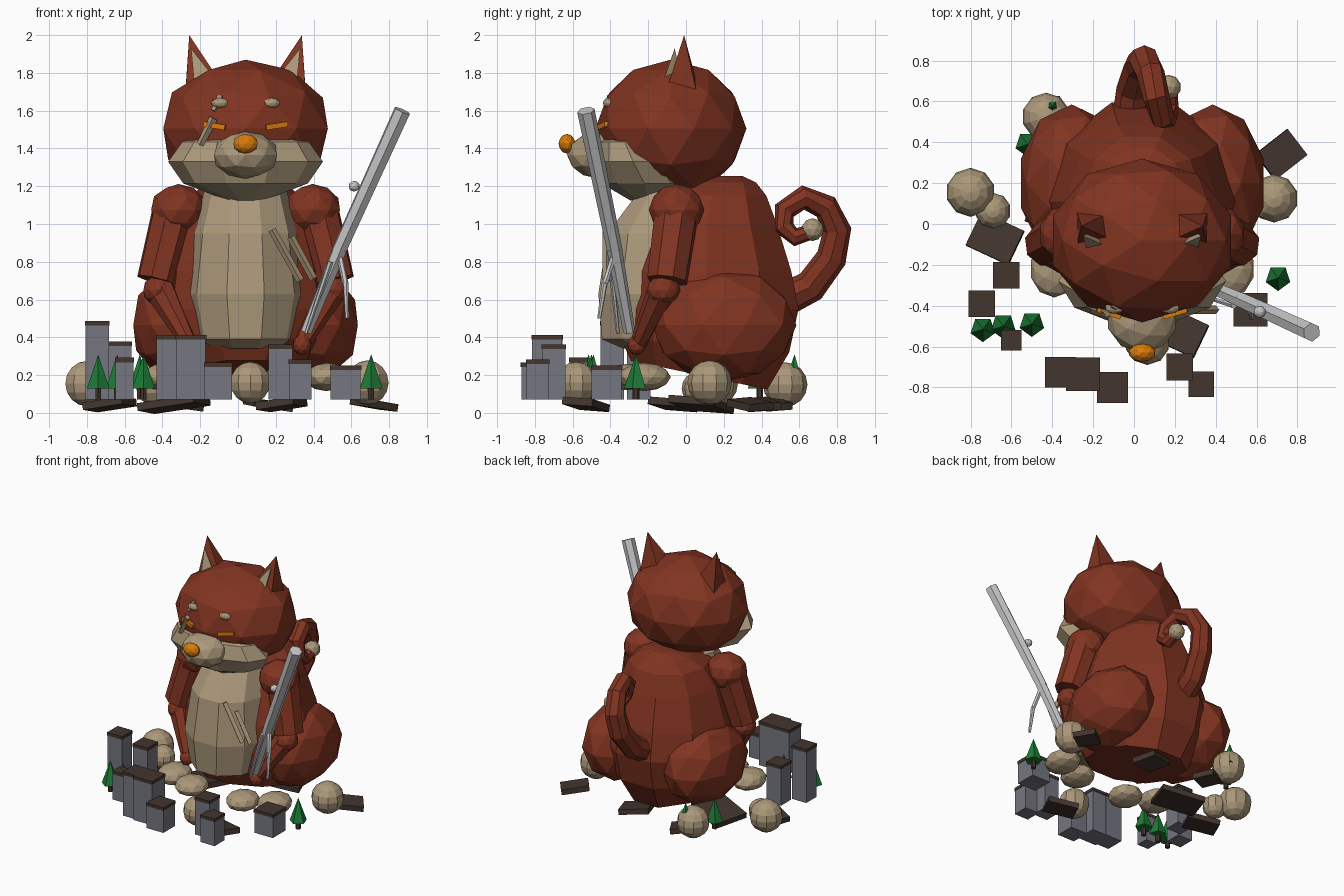
import bpy, bmesh
from math import sin, cos, pi, radians
from mathutils import Vector, Matrix

cube = bpy.data.objects.get("Cube")
if cube:
    bpy.data.objects.remove(cube, do_unlink=True)

CX = 0.04  # symmetry line of the animal


def material(name, rgb):
    m = bpy.data.materials.new(name)
    m.use_nodes = True
    m.diffuse_color = (*rgb, 1)
    m.node_tree.nodes["Principled BSDF"].inputs["Base Color"].default_value = (*rgb, 1)
    return m


FUR = material("red brown fur", (0.22, 0.034, 0.015))
CREAM = material("cream", (0.41, 0.315, 0.195))
ORANGE = material("orange", (0.70, 0.20, 0.003))
STEEL = material("silver steel", (0.57, 0.57, 0.58))
WALL = material("grey wall", (0.18, 0.18, 0.22))
WOOD = material("dark brown", (0.055, 0.035, 0.027))
GREEN = material("pine green", (0.012, 0.20, 0.038))


def finish(name, bm, mat):
    bmesh.ops.recalc_face_normals(bm, faces=bm.faces)
    mesh = bpy.data.meshes.new(name)
    bm.to_mesh(mesh)
    bm.free()
    mesh.materials.append(mat)
    ob = bpy.data.objects.new(name, mesh)
    bpy.context.collection.objects.link(ob)
    return ob


def placed(loc, size, rot=(0, 0, 0)):
    r = Matrix.Rotation(rot[2], 4, "Z") @ Matrix.Rotation(rot[1], 4, "Y") @ Matrix.Rotation(rot[0], 4, "X")
    return Matrix.Translation(loc) @ r @ Matrix.Diagonal((*size, 1))


def ico(name, loc, size, mat):
    bm = bmesh.new()
    bmesh.ops.create_icosphere(bm, subdivisions=2, radius=1, matrix=placed(loc, size))
    return finish(name, bm, mat)


def ball(name, loc, r, mat):
    bm = bmesh.new()
    bmesh.ops.create_uvsphere(bm, u_segments=10, v_segments=8, radius=r, matrix=Matrix.Translation(loc))
    return finish(name, bm, mat)


def box(name, loc, size, mat, rot=(0, 0, 0)):
    bm = bmesh.new()
    bmesh.ops.create_cube(bm, size=1, matrix=placed(loc, size, rot))
    return finish(name, bm, mat)


def rod(name, a, b, r1, r2, mat, sides=6):
    a, b = Vector(a), Vector(b)
    turn = (b - a).to_track_quat("Z", "Y").to_matrix().to_4x4()
    bm = bmesh.new()
    bmesh.ops.create_cone(bm, cap_ends=True, segments=sides, radius1=r1, radius2=r2,
                          depth=(b - a).length, matrix=Matrix.Translation((a + b) / 2) @ turn)
    return finish(name, bm, mat)


def hull(name, points, mat):
    bm = bmesh.new()
    for p in points:
        bm.verts.new(p)
    bmesh.ops.convex_hull(bm, input=bm.verts)
    return finish(name, bm, mat)


def loft(name, rings, mat):
    bm = bmesh.new()
    loops = [[bm.verts.new(p) for p in ring] for ring in rings]
    n = len(loops[0])
    for lo, hi in zip(loops, loops[1:]):
        for i in range(n):
            bm.faces.new((lo[i], lo[(i + 1) % n], hi[(i + 1) % n], hi[i]))
    bm.faces.new(loops[0])
    bm.faces.new(loops[-1])
    return finish(name, bm, mat)


def oval(z, yc, rx, ry, tilt=0, n=10):
    angles = [(i + 0.5) * 2 * pi / n - pi / 2 for i in range(n)]
    return [(CX + rx * cos(a), yc + ry * sin(a), z - tilt * sin(a)) for a in angles]


# Torso and belly
loft("torso", [oval(0.20, 0.07, 0.34, 0.38, 0.08), oval(0.36, 0.10, 0.45, 0.47, 0.04),
               oval(0.55, 0.12, 0.48, 0.50), oval(0.75, 0.11, 0.45, 0.47),
               oval(1.00, 0.11, 0.37, 0.39), oval(1.15, 0.14, 0.29, 0.30),
               oval(1.22, 0.19, 0.20, 0.19), oval(1.255, 0.23, 0.08, 0.07)], FUR)
loft("belly", [oval(0.34, -0.14, 0.22, 0.20), oval(0.39, -0.15, 0.27, 0.31),
               oval(0.63, -0.15, 0.32, 0.33), oval(0.95, -0.13, 0.28, 0.30),
               oval(1.17, -0.08, 0.22, 0.18)], CREAM)
for i, (x1, z1, x2, z2) in enumerate([(0.18, 0.97, 0.33, 0.70), (0.28, 0.93, 0.40, 0.71)]):
    rod(f"belly_scar_{i}", (x1, -0.42, z1), (x2, -0.42, z2), 0.021, 0.021, CREAM, 4)

# Head and face
ico("head", (CX, -0.08, 1.505), (0.458, 0.40, 0.365), FUR)
loft("cheeks", [oval(1.125, -0.20, 0.10, 0.10), oval(1.215, -0.22, 0.33, 0.24),
                oval(1.33, -0.28, 0.41, 0.22), oval(1.435, -0.325, 0.335, 0.14),
                oval(1.49, -0.28, 0.18, 0.10)], CREAM)
ico("snout", (CX, -0.46, 1.365), (0.175, 0.17, 0.125), CREAM)
ico("nose", (CX, -0.63, 1.425), (0.067, 0.045, 0.052), ORANGE)
rod("face_scar", (-0.13, -0.435, 1.56), (-0.20, -0.42, 1.42), 0.024, 0.02, CREAM, 4)
rod("brow_scar", (-0.09, -0.40, 1.68), (-0.13, -0.415, 1.60), 0.018, 0.014, CREAM, 4)

for s, side in ((1, "left"), (-1, "right")):
    def at(dx, y, z):
        return (CX + s * dx, y, z)

    box(f"{side}_eye", at(0.16, -0.425, 1.52), (0.12, 0.05, 0.028), ORANGE, (0, -s * 0.15, s * 0.3))
    ico(f"{side}_brow", at(0.135, -0.41, 1.64), (0.047, 0.03, 0.028), CREAM)

    # Ears
    hull(f"{side}_ear", [at(0.318, -0.11, 1.69), at(0.145, -0.08, 1.77), at(0.15, 0.06, 1.74),
                         at(0.32, 0.06, 1.68), at(0.298, -0.01, 2.0)], FUR)
    hull(f"{side}_inner_ear", [at(0.27, -0.13, 1.73), at(0.17, -0.11, 1.78), at(0.24, -0.02, 1.76),
                               at(0.289, -0.06, 1.93)], CREAM)

    # Arms
    ico(f"{side}_shoulder", at(0.355, -0.05, 1.075), (0.152, 0.147, 0.137), FUR)
    rod(f"{side}_upper_arm", at(0.38, -0.05, 1.06), at(0.47, -0.10, 0.70), 0.12, 0.11, FUR, 8)
    ico(f"{side}_elbow", at(0.46, -0.12, 0.65), (0.085, 0.09, 0.08), FUR)
    rod(f"{side}_forearm", at(0.45, -0.12, 0.65), at(0.30, -0.25, 0.37), 0.085, 0.045, FUR, 8)
    ico(f"{side}_hand", at(0.30, -0.26, 0.36), (0.05, 0.05, 0.055), FUR)

    # Legs and paws
    ico(f"{side}_thigh", at(0.345, 0.20, 0.465), (0.262, 0.385, 0.30), FUR)
    ico(f"{side}_paw", at(0.43, -0.22, 0.19), (0.12, 0.14, 0.075), CREAM)
    ico(f"{side}_toe", at(0.22, -0.31, 0.19), (0.12, 0.13, 0.07), CREAM)

# Curled tail
path = [(-0.02, 0.48, 0.58), (0, 0.66, 0.67), (0.03, 0.77, 0.82), (0.05, 0.80, 0.97),
        (0.08, 0.74, 1.09), (0.11, 0.62, 1.14), (0.14, 0.52, 1.07), (0.16, 0.52, 0.98),
        (0.17, 0.58, 0.93), (0.17, 0.66, 0.96)]
path = [Vector(p) for p in path]
rings = []
for i, p in enumerate(path):
    along = (path[min(i + 1, len(path) - 1)] - path[max(i - 1, 0)]).normalized()
    wide = (Vector((1, 0, 0)) - along * along.x).normalized()
    up = along.cross(wide)
    r = 0.092 - 0.0055 * i
    rings.append([p + r * (wide * cos(k * pi / 4) + up * sin(k * pi / 4)) for k in range(8)])
loft("tail", rings, FUR)
ico("tail_tip", (0.17, 0.67, 0.97), (0.06, 0.06, 0.06), CREAM)

# Steel staff with prongs
rod("staff_lower", (0.36, -0.30, 0.43), (0.54, -0.38, 0.87), 0.032, 0.041, STEEL)
rod("staff_upper", (0.53, -0.375, 0.85), (0.87, -0.53, 1.60), 0.041, 0.047, STEEL)
rod("staff_prong", (0.53, -0.37, 0.87), (0.57, -0.43, 0.68), 0.018, 0.016, STEEL)
rod("staff_prong_tip", (0.57, -0.43, 0.69), (0.577, -0.46, 0.50), 0.016, 0.010, STEEL)
rod("staff_inner_prong", (0.49, -0.40, 0.80), (0.36, -0.36, 0.42), 0.015, 0.010, STEEL)
ico("staff_knob", (0.615, -0.43, 1.20), (0.03, 0.03, 0.028), STEEL)

# Boulders
for i, (x, y, z, r) in enumerate([(-0.80, 0.155, 0.155, 0.12), (-0.69, 0.065, 0.13, 0.088),
                                  (0.065, -0.58, 0.16, 0.11), (0.685, 0.125, 0.16, 0.118),
                                  (-0.43, 0.525, 0.15, 0.118)]):
    ball(f"boulder_{i}", (x, y, z), r, CREAM)

# Houses: x, y, width, top
for i, (x, y, w, top) in enumerate([(-0.36, -0.725, 0.15, 0.41), (-0.25, -0.735, 0.165, 0.41),
                                    (-0.105, -0.80, 0.15, 0.265), (-0.60, -0.57, 0.10, 0.29),
                                    (-0.745, -0.39, 0.13, 0.485), (-0.625, -0.25, 0.13, 0.375),
                                    (0.225, -0.70, 0.13, 0.36), (0.33, -0.785, 0.125, 0.28),
                                    (0.57, -0.42, 0.165, 0.25)]):
    h = top - 0.09
    box(f"house_{i}", (x, y, 0.07 + h / 2), (w * 0.96, w * 0.96, h), WALL)
    box(f"roof_{i}", (x, y, top - 0.01), (w, w, 0.024), WOOD)

# Pine trees
for i, (x, y) in enumerate([(-0.74, -0.515), (-0.64, -0.50), (-0.50, -0.49),
                            (0.705, -0.265), (-0.52, 0.39), (-0.40, 0.575)]):
    rod(f"trunk_{i}", (x, y, 0.07), (x, y, 0.14), 0.018, 0.018, WOOD)
    rod(f"pine_{i}", (x, y, 0.13), (x, y, 0.31), 0.063, 0, GREEN, 5)

# Broken slabs on the ground: x, y, width, turn
for i, (x, y, w, turn) in enumerate([(-0.68, -0.07, 0.23, -25), (0.72, 0.34, 0.20, 38),
                                     (0.23, -0.53, 0.22, -25), (0.16, 0.38, 0.22, 20),
                                     (-0.34, 0.08, 0.32, -20), (-0.30, 0.45, 0.19, 30)]):
    tilt = radians(8 if i % 2 else -8)
    box(f"slab_{i}", (x, y, 0.045), (w, w * 0.8, 0.04), WOOD, (tilt / 2, tilt, radians(turn)))
